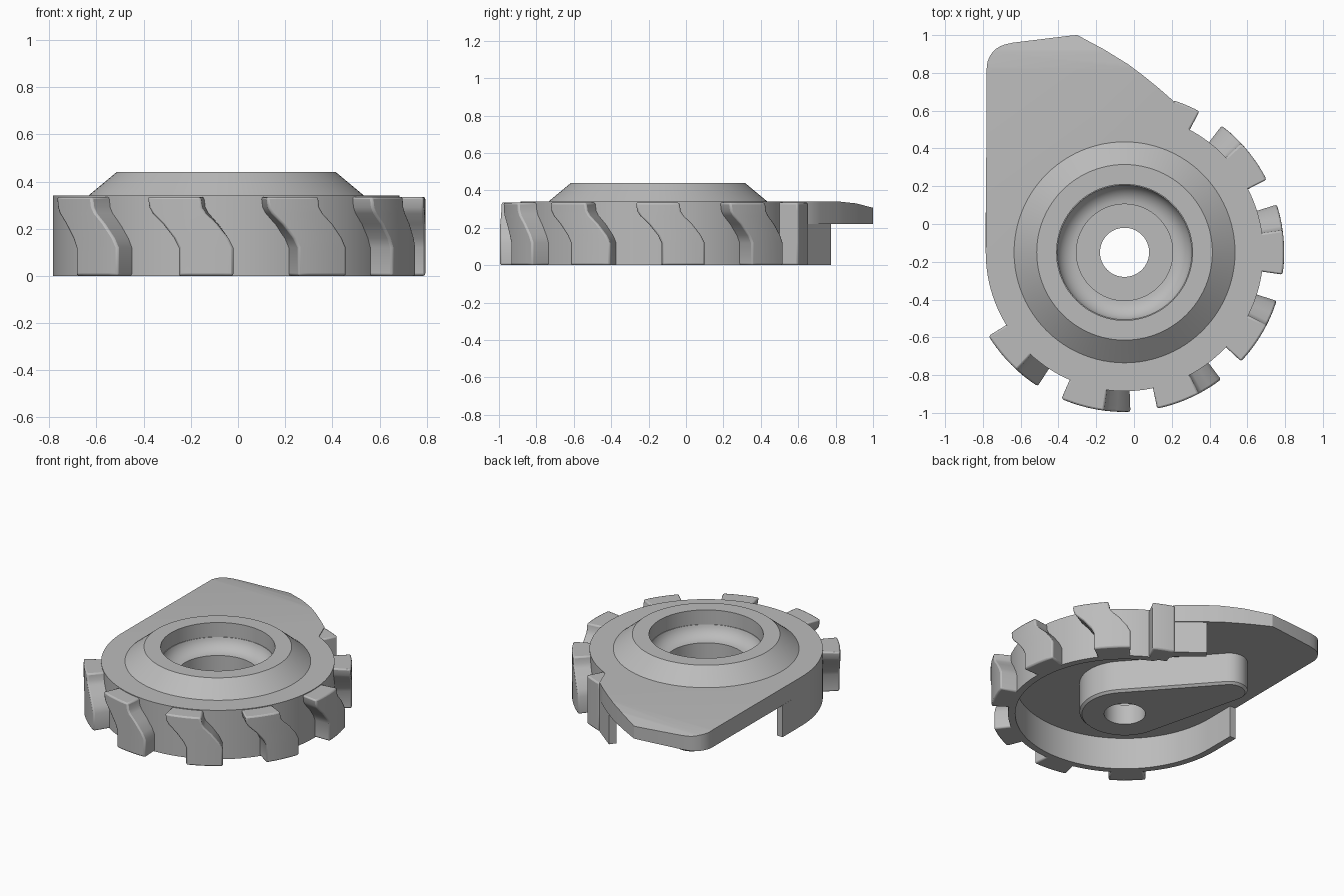
import bpy, bmesh
from math import sin, cos, radians, degrees, atan2, acos, hypot, pi

CX, CY = -0.05, -0.15          # wheel axis
R_DISC, R_TOOTH = 0.735, 0.845
TOP, CEILING = 0.34, 0.22

if "Cube" in bpy.data.objects:
    bpy.data.objects.remove(bpy.data.objects["Cube"])

grey = bpy.data.materials.new("plain_grey")
grey.use_nodes = True
grey.diffuse_color = (0.5, 0.5, 0.5, 1)
grey.node_tree.nodes["Principled BSDF"].inputs["Base Color"].default_value = (0.5, 0.5, 0.5, 1)


def arc(r, a0, a1, n, x=CX, y=CY):
    """Points along an arc, angles in degrees."""
    steps = [radians(a0 + (a1 - a0) * i / n) for i in range(n + 1)]
    return [(x + r * cos(a), y + r * sin(a)) for a in steps]


def finish(name, bm):
    bmesh.ops.recalc_face_normals(bm, faces=bm.faces)
    mesh = bpy.data.meshes.new(name)
    bm.to_mesh(mesh)
    bm.free()
    mesh.materials.append(grey)
    ob = bpy.data.objects.new(name, mesh)
    bpy.context.collection.objects.link(ob)
    return ob


def activate(ob):
    bpy.ops.object.select_all(action="DESELECT")
    ob.select_set(True)
    bpy.context.view_layer.objects.active = ob


def smooth(ob):
    activate(ob)
    bpy.ops.object.shade_smooth_by_angle(angle=radians(30))


def loft_mesh(sections):
    """Join equal-length closed outlines [(points, z), ...] and cap the ends."""
    bm = bmesh.new()
    rings = [[bm.verts.new((x, y, z)) for x, y in pts] for pts, z in sections]
    for low, high in zip(rings, rings[1:]):
        for i in range(len(low)):
            j = (i + 1) % len(low)
            bm.faces.new((low[i], low[j], high[j], high[i]))
    bm.faces.new(rings[0][::-1])
    bm.faces.new(rings[-1])
    return bm


def revolve(name, profile, closed, n=96):
    """Spin (radius, z) points about the wheel axis."""
    bm = bmesh.new()
    verts = [bm.verts.new((CX + r, CY, z)) for r, z in profile]
    edges = [bm.edges.new(pair) for pair in zip(verts, verts[1:])]
    if closed:
        edges.append(bm.edges.new((verts[-1], verts[0])))
    bmesh.ops.spin(bm, geom=verts + edges, cent=(CX, CY, 0), axis=(0, 0, 1),
                   angle=2 * pi, steps=n, use_merge=True)
    bmesh.ops.remove_doubles(bm, verts=bm.verts, dist=1e-5)
    return finish(name, bm)


def cut(ob, cutter):
    mod = ob.modifiers.new("cavity", "BOOLEAN")
    mod.operation, mod.solver, mod.object = "DIFFERENCE", "EXACT", cutter
    activate(ob)
    bpy.ops.object.modifier_apply(modifier=mod.name)


# Stepped bearing cavity, used as a cutter
bowl = [(0.36 - 0.105 * (1 - cos(t)), 0.365 - 0.105 * sin(t))
        for t in [pi / 2 * i / 8 for i in range(9)]]
cavity = revolve("cavity_cutter", [(0, 0.6), (0.36, 0.6)] + bowl +
                 [(0.255, 0.14), (0.13, 0.14), (0.13, -0.1), (0, -0.1)], False)
cavity.hide_render = True

# Cover plate: disc merging into a pointed lobe that droops at its tip
lobe = [(0.21, 0.65), (0.13, 0.72), (0.05, 0.785), (-0.03, 0.845), (-0.16, 0.925), (-0.30, 1.0),
        (-0.33, 0.998), (-0.64, 0.96)] + arc(0.13, 105, 175, 6, -0.65, 0.825)
outline = arc(R_DISC, 180, 425, 80) + lobe
bm = loft_mesh([(outline, CEILING), (outline, TOP)])
for y in (0.82, 0.91):
    bmesh.ops.bisect_plane(bm, geom=bm.verts[:] + bm.edges[:] + bm.faces[:],
                           plane_co=(0, y, 0), plane_no=(0, 1, 0))
for v in bm.verts:
    if v.co.z > 0.3:
        v.co.z -= 0.11 * max(0, v.co.y - 0.82) + 0.15 * max(0, v.co.y - 0.91)
cover = finish("cover_plate", bm)
cut(cover, cavity)
smooth(cover)

# Skirt wall below the plate, open towards the lobe
outer = [(-0.785, 0.06)] + arc(R_DISC, 180, 425, 80) + [(0.21, 0.65), (0.05, 0.775)]
inner = [(-0.74, 0.06)] + arc(R_DISC - 0.045, 180, 425, 80) + [(0.17, 0.61), (0.02, 0.735)]
ring = outer + inner[::-1]
smooth(finish("skirt_wall", loft_mesh([(ring, 0), (ring, CEILING + 0.002)])))

# Raised conical collar
smooth(revolve("collar", [(0.585, TOP - 0.01), (0.585, TOP), (0.465, 0.44),
                          (0.36, 0.44), (0.36, TOP - 0.01)], True))


# Teardrop hub on the underside
def teardrop(inset):
    dx, dy, r_hub, r_tip = -0.33, 0.63, 0.285, 0.115
    aim = degrees(atan2(dy, dx))
    half = degrees(acos((r_hub - r_tip) / hypot(dx, dy)))
    return (arc(r_tip - inset, aim - half, aim + half, 16, CX + dx, CY + dy) +
            arc(r_hub - inset, aim + half, aim + 360 - half, 40))


hub = finish("hub_cam", loft_mesh([(teardrop(0.015), 0), (teardrop(0), 0.015),
                                   (teardrop(0), CEILING + 0.01)]))
cut(hub, cavity)
smooth(hub)
bpy.data.objects.remove(cavity)


# Tread teeth, each sweeping sideways as it goes down
def tooth(name, start, width, sweep):
    sections = []
    for z, t in ((0, 1), (0.12, 1), (0.16, 0.85), (0.22, 0.5), (0.265, 0.16), (0.29, 0.05), (0.335, 0)):
        a = start + sweep * t
        sections.append((arc(R_TOOTH, a, a + width, 5) +
                         arc(0.705, a + width, a, 5), z))
    ob = finish(name, loft_mesh(sections))
    bevel = ob.modifiers.new("soft_edges", "BEVEL")
    bevel.width, bevel.segments, bevel.angle_limit = 0.01, 2, radians(50)
    smooth(ob)


for i in range(6):
    tooth(f"tread_tooth_{i + 1}", 211.5 + 35.1 * i, 16, 9.5)
tooth("end_tooth", 62, 10, 0)
